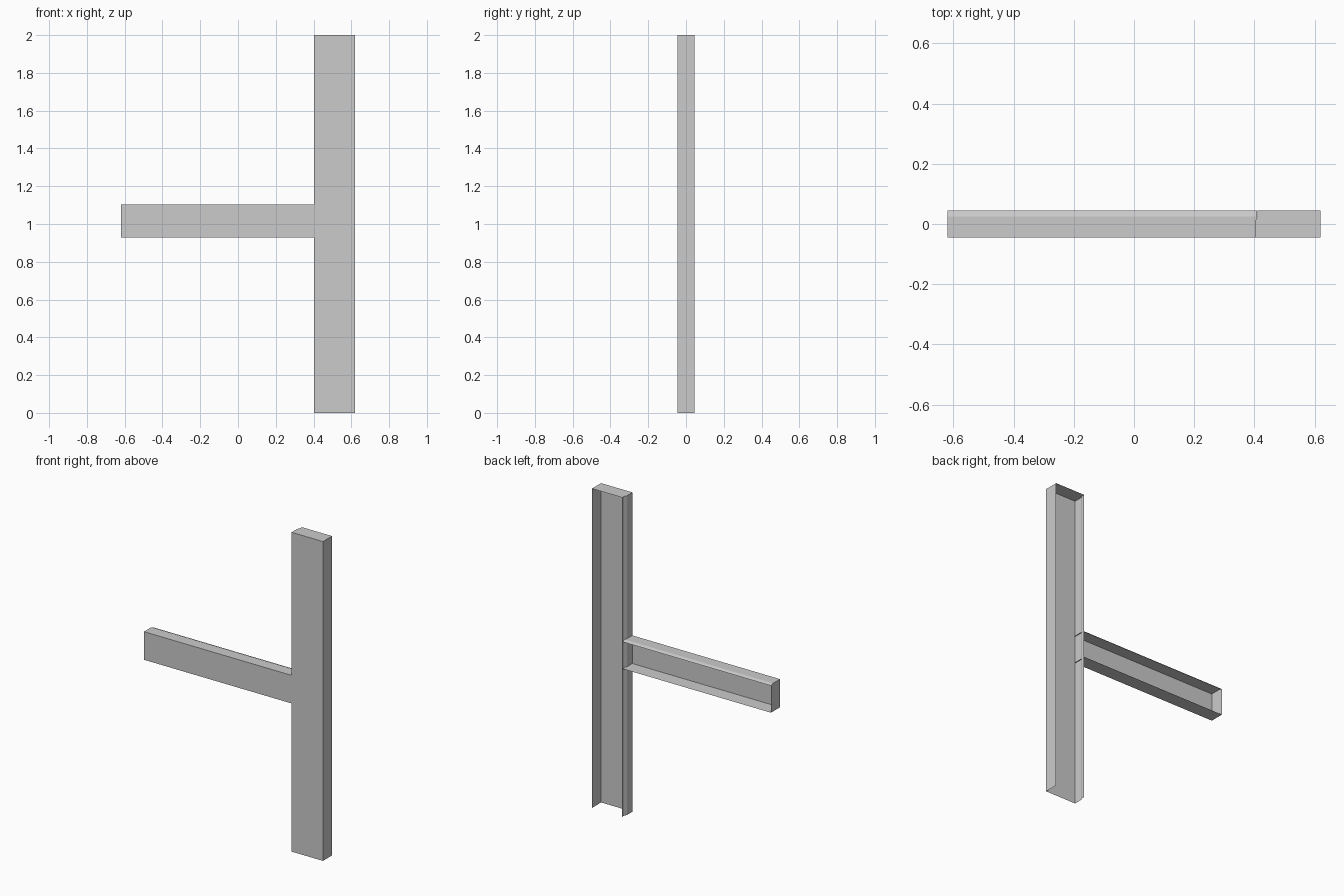
import bpy
import bmesh

if "Cube" in bpy.data.objects:
    bpy.data.objects.remove(bpy.data.objects["Cube"])

Y = 0.045  # half depth of both channels


def channel(name, profile, start, end, cap_at, place):
    """Thin sheet channel: sweep profile (u, y) from start to end, cap one end."""
    bm = bmesh.new()
    rings = [[bm.verts.new(place(u, y, t)) for u, y in profile]
             for t in (start, end)]
    for i in range(len(profile) - 1):
        bm.faces.new((rings[0][i], rings[0][i + 1],
                      rings[1][i + 1], rings[1][i]))
    bm.faces.new(rings[0] if cap_at == start else rings[1])
    bmesh.ops.recalc_face_normals(bm, faces=bm.faces[:])
    # the front plate must face -y
    front = max(bm.faces, key=lambda f: abs(f.normal.y) * f.calc_area())
    if front.normal.y > 0:
        bmesh.ops.reverse_faces(bm, faces=bm.faces[:])
    mesh = bpy.data.meshes.new(name)
    bm.to_mesh(mesh)
    bm.free()
    obj = bpy.data.objects.new(name, mesh)
    bpy.context.collection.objects.link(obj)
    return obj


# Upright post: open at the back and bottom, closed on top, kinked inner flange
channel("upright_post",
        [(0.62, Y), (0.62, -Y), (0.403, -Y), (0.403, 0.01),
         (0.411, 0.025), (0.411, Y)],
        0.0, 2.0, 2.0, lambda u, y, t: (u, y, t))

# Side beam: open at the back, closed at its free end, upper flange lip bent down
channel("side_beam",
        [(0.928, Y), (0.928, -Y), (1.104, -Y), (1.104, 0.025), (1.097, Y)],
        -0.62, 0.408, -0.62, lambda u, y, t: (t, y, u))
